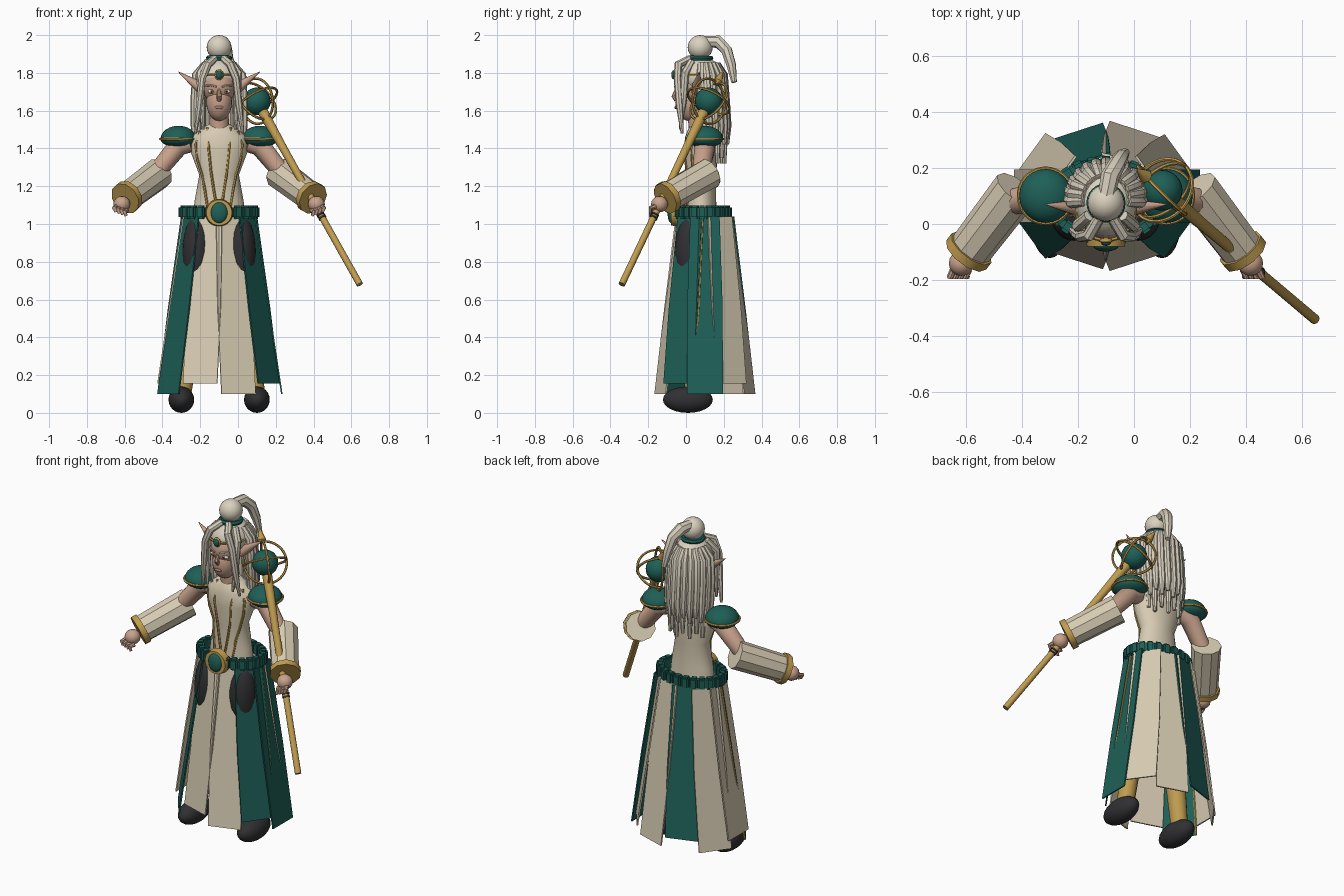
import bpy, bmesh, math
from math import sin, cos, pi, radians
from mathutils import Vector, Matrix

if "Cube" in bpy.data.objects:
    bpy.data.objects.remove(bpy.data.objects["Cube"])

CX, CY = -0.1, 0.1  # body axis


def material(name, rgb):
    m = bpy.data.materials.new(name)
    m.use_nodes = True
    m.diffuse_color = (*rgb, 1)
    m.node_tree.nodes["Principled BSDF"].inputs["Base Color"].default_value = (*rgb, 1)
    return m


CREAM = material("cream cloth", (0.68, 0.6, 0.45))
HAIR = material("pale hair", (0.7, 0.64, 0.52))
TEAL = material("deep teal", (0.013, 0.115, 0.095))
GOLD = material("gold", (0.52, 0.33, 0.08))
SKIN = material("skin", (0.58, 0.36, 0.26))
DARK = material("charcoal", (0.03, 0.03, 0.033))
LIP = material("lips", (0.42, 0.2, 0.16))
WHITE = material("eye white", (0.8, 0.78, 0.72))


def finish(bm, name, mat, smooth=True):
    bmesh.ops.recalc_face_normals(bm, faces=bm.faces)
    me = bpy.data.meshes.new(name)
    bm.to_mesh(me)
    bm.free()
    me.materials.append(mat)
    ob = bpy.data.objects.new(name, me)
    bpy.context.collection.objects.link(ob)
    if smooth:
        bpy.ops.object.select_all(action="DESELECT")
        ob.select_set(True)
        bpy.context.view_layer.objects.active = ob
        bpy.ops.object.shade_smooth_by_angle(angle=radians(40))
    return ob


def ball(name, loc, size, mat, seg=24):
    bm = bmesh.new()
    bmesh.ops.create_uvsphere(bm, u_segments=seg, v_segments=seg // 2, radius=1,
                              matrix=Matrix.Translation(loc) @ Matrix.Diagonal((*size, 1)))
    return finish(bm, name, mat)


def loft(name, rings, mat, smooth=True, closed=False):
    bm = bmesh.new()
    vs = [[bm.verts.new(p) for p in r] for r in rings]
    n = len(vs[0])
    for a, b in zip(vs, vs[1:] + vs[:1] if closed else vs[1:]):
        for i in range(n):
            bm.faces.new((a[i], a[(i + 1) % n], b[(i + 1) % n], b[i]))
    if not closed:
        bm.faces.new(vs[0])
        bm.faces.new(vs[-1])
    return finish(bm, name, mat, smooth)


def tube(name, pts, radii, mat, sides=8, closed=False, smooth=True):
    pts = [Vector(p) for p in pts]
    if not isinstance(radii, (list, tuple)):
        radii = [radii] * len(pts)
    rings, n, ref = [], len(pts), None
    for i, p in enumerate(pts):
        nxt = pts[(i + 1) % n] if closed else pts[min(i + 1, n - 1)]
        prv = pts[i - 1] if closed else pts[max(i - 1, 0)]
        t = (nxt - prv).normalized()
        ref = t.orthogonal() if ref is None else ref - t * ref.dot(t)
        u = ref.normalized()
        v = t.cross(u)
        rings.append([p + radii[i] * (u * cos(2 * pi * k / sides) + v * sin(2 * pi * k / sides))
                      for k in range(sides)])
    return loft(name, rings, mat, smooth, closed)


def hoop(name, centre, normal, rx, ry, r, mat, count=36):
    rot = Vector(normal).to_track_quat("Z", "Y")
    pts = [Vector(centre) + rot @ Vector((rx * cos(2 * pi * i / count), ry * sin(2 * pi * i / count), 0))
           for i in range(count)]
    return tube(name, pts, r, mat, 6, True)


# Torso from stacked ellipses: height, half width, half depth
TORSO = [(1.03, .14, .085), (1.12, .13, .08), (1.26, .105, .078), (1.38, .15, .092),
         (1.46, .15, .085), (1.5, .1, .07), (1.53, .055, .05)]
TY = 0.08
loft("torso", [[(CX + w * cos(a * pi / 12), TY + d * sin(a * pi / 12), z) for a in range(24)]
               for z, w, d in TORSO], CREAM)
tube("neck", [(CX, .07, 1.48), (CX, .055, 1.62)], [.055, .048], SKIN, 16)


def chest(x, z):
    for (z0, w0, d0), (z1, w1, d1) in zip(TORSO, TORSO[1:]):
        if z0 <= z <= z1:
            f = (z - z0) / (z1 - z0)
            w, d = w0 + f * (w1 - w0), d0 + f * (d1 - d0)
            q = max(0, 1 - (x / w) ** 2)
            return TY - d * math.sqrt(q) - .003
    return TY


# Pleated skirt: ten hanging panels of alternating length
teal_panels = {1, 2, 5, 8}
for i in range(10):
    a = radians(-72 + 36 * i)
    out, side = Vector((cos(a), sin(a), 0)), Vector((-sin(a), cos(a), 0))
    low = .155 if i % 2 else .1
    rings, trim = [], []
    for z in (1.04, .82, .55, low):
        f = (1.04 - z) / .92
        c = Vector((CX + (.185 + .14 * f) * cos(a), CY + (.13 + .11 * f) * sin(a), z))
        h = .078 + .017 * min(1, f * 1.8)
        rings.append([c + side * h * s + out * t for s, t in ((-1, 0), (1, 0), (1, .008), (-1, .008))])
        trim.append(c + side * h * (1 if i == 1 else -1))
    loft("skirt_panel_%d" % i, rings, TEAL if i in teal_panels else CREAM, False)
    if i in (1, 8):
        tube("skirt_trim_%d" % i, trim, .006, GOLD, 6)

# Belt of bevelled blocks and a round buckle
for i in range(24):
    a = 2 * pi * i / 24
    bm = bmesh.new()
    bmesh.ops.create_cube(bm, size=1, matrix=Matrix.Translation(
        (CX + .192 * cos(a), .085 + .135 * sin(a), 1.062)) @ Matrix.Rotation(
        math.atan2(sin(a) / .135, cos(a) / .192), 4, "Z") @ Matrix.Diagonal((.045, .046, .07, 1)))
    bmesh.ops.bevel(bm, geom=bm.edges[:], offset=.009, segments=2, affect="EDGES")
    finish(bm, "belt_block_%d" % i, TEAL)
tube("buckle", [(CX, -.04, 1.06), (CX, -.08, 1.06)], [.074, .068], GOLD, 28)
ball("buckle_gem", (CX, -.078, 1.06), (.045, .02, .055), TEAL)

# Limbs, shoulders and robe trim on both sides
for s, tag in ((-1, "right"), (1, "left")):
    def P(x, y, z):
        return Vector((CX + s * x, y, z))
    ball(tag + "_boot", P(.2, .01, .07), (.068, .132, .07), DARK)
    tube(tag + "_shin", [P(.13, .05, .62), P(.195, .04, .1)], [.065, .048], GOLD, 14)
    ball(tag + "_thigh", P(.115, .03, .85), (.08, .09, .2), DARK)
    tube(tag + "_knee", [P(.115, .04, .8), P(.15, .045, .45)], [.075, .07], DARK, 14)
    # Arm with wide sleeve
    elbow, wrist = P(.33, .11, 1.26), P(.49, -.1, 1.14)
    d = (wrist - elbow).normalized()
    tube(tag + "_upper_arm", [P(.15, .09, 1.43), P(.22, .1, 1.41), elbow + d * .05],
         [.05, .055, .045], SKIN, 14)
    tube(tag + "_sleeve", [elbow - d * .02, wrist], [.084, .078], CREAM, 10, smooth=False)
    tube(tag + "_cuff", [wrist - d * .02, wrist + d * .014], [.088, .088], GOLD, 10)
    hand = P(.515, -.14, 1.105)
    ball(tag + "_hand", hand, (.045, .045, .043), SKIN, 16)
    for k in range(4):
        f = hand + Vector((s * (.028 - .018 * k), -.022, -.012 - .007 * k))
        tube("%s_finger_%d" % (tag, k), [f, f + Vector((s * .012, -.026, -.008)),
             f + Vector((s * .003, -.026, -.03))], [.013, .012, .008], SKIN, 8)
    # Domed pauldron
    pad = ball(tag + "_pauldron", P(.215, .1, 1.45), (.095, .097, .07), TEAL)
    for v in pad.data.vertices:
        if v.co.z < 1.45:
            v.co.z = 1.45 + (v.co.z - 1.45) * .65
    hoop(tag + "_pauldron_rim", P(.215, .1, 1.45), (0, 0, 1), .096, .098, .007, GOLD)
    # Gold lines on the robe front
    for k, line in enumerate(([(.1, 1.49), (.125, 1.42), (.115, 1.34), (.09, 1.26), (.075, 1.18), (.06, 1.08)],
                              [(.062, 1.51), (.055, 1.4), (.043, 1.28), (.028, 1.18), (.012, 1.09)])):
        tube("%s_robe_trim_%d" % (tag, k), [P(x, chest(x, z), z) for x, z in line], .007, GOLD, 6)
    # Ear, eye and brow
    tube(tag + "_ear", [P(.08, .05, 1.7), P(.115, .06, 1.735), P(.215, .07, 1.805)],
         [.022, .027, .002], SKIN, 10)
    ball(tag + "_eye", P(.039, -.038, 1.702), (.021, .013, .012), WHITE, 16)
    ball(tag + "_iris", P(.039, -.047, 1.702), (.01, .006, .01), GOLD, 12)
    ball(tag + "_pupil", P(.039, -.051, 1.702), (.005, .004, .006), DARK, 10)
    tube(tag + "_brow", [P(.015, -.06, 1.727), P(.045, -.051, 1.735), P(.07, -.027, 1.732)], .005, HAIR, 6)
    # Hair locks framing the face
    tube(tag + "_front_lock", [P(.025, .02, 1.875), P(.06, -.04, 1.845), P(.09, -.045, 1.77),
         P(.105, -.035, 1.63), P(.125, -.02, 1.48)], [.02, .022, .02, .019, .008], HAIR)
    tube(tag + "_side_lock", [P(.06, .03, 1.86), P(.1, -.005, 1.8), P(.095, -.015, 1.65),
         P(.085, -.03, 1.5)], [.02, .022, .019, .007], HAIR)

# Head
ball("cranium", (CX, .04, 1.73), (.09, .1, .1), SKIN)
ball("jaw", (CX, .018, 1.645), (.068, .075, .1), SKIN)
tube("nose", [(CX, -.05, 1.715), (CX, -.063, 1.675), (CX, -.05, 1.655)], [.008, .014, .012], SKIN)
ball("mouth", (CX, -.053, 1.617), (.025, .008, .009), LIP, 14)
ball("hair_cap", (CX, .08, 1.78), (.112, .125, .1), HAIR, 28)
hoop("circlet", (CX, .05, 1.79), (0, 0, 1), .104, .108, .007, GOLD)
ball("circlet_gold", (CX, -.06, 1.79), (.024, .01, .029), GOLD, 16)
ball("circlet_gem", (CX, -.066, 1.79), (.018, .012, .023), TEAL, 16)

# Bun and ponytail
ball("hair_bun", (CX, .075, 1.935), (.066, .066, .065), HAIR)
hoop("hair_tie", (CX, .075, 1.878), (0, 0, 1), .056, .056, .014, TEAL, 24)
tube("ponytail", [(CX, .09, 1.965), (-.085, .17, 1.965), (-.06, .215, 1.92), (-.045, .24, 1.84),
                  (-.03, .255, 1.75)], [.03, .034, .031, .026, .015], HAIR)

# Two layers of hanging strands at the back of the head
for layer, (count, reach, end) in enumerate(((13, 1, 1.42), (10, .88, 1.32))):
    for i in range(count):
        a = pi * (-.02 + 1.04 * i / (count - 1))
        c, q = cos(a) * reach, sin(a) * reach
        low = end + .03 * (i % 2)
        path = [(CX + .075 * c, .085 + .08 * q, 1.845), (CX + .122 * c, .085 + .115 * q, 1.79),
                (CX + .13 * c, .09 + .12 * q, 1.66), (CX + .13 * c, .1 + .12 * q, 1.52),
                (CX + .128 * c, .108 + .11 * q, low)]
        tube("hair_strand_%d_%d" % (layer, i), path, [.02, .022, .022, .021, .01], HAIR)

# Staff with caged orb
foot, orb = Vector((.645, -.34, .68)), Vector((.1, .12, 1.65))
axis = (orb - foot).normalized()


def along(t):
    return foot + (orb - foot) * t


tube("staff", [foot, along(.4), along(.75), along(.94)], [.018, .018, .022, .028], GOLD, 12)
for k, t in enumerate((.36, .375)):
    tube("staff_band_%d" % k, [along(t), along(t + .008)], .022, DARK, 12)
ball("orb", orb, (.073, .073, .073), TEAL)
u = axis.orthogonal().normalized()
for k, n in enumerate((u, axis.cross(u), axis)):
    hoop("orb_ring_%d" % k, orb, n, .12, .12, .007, GOLD)
tube("staff_spike", [orb + axis * .11, orb + axis * .13, orb + axis * .2], [.012, .025, .002], GOLD, 10)
